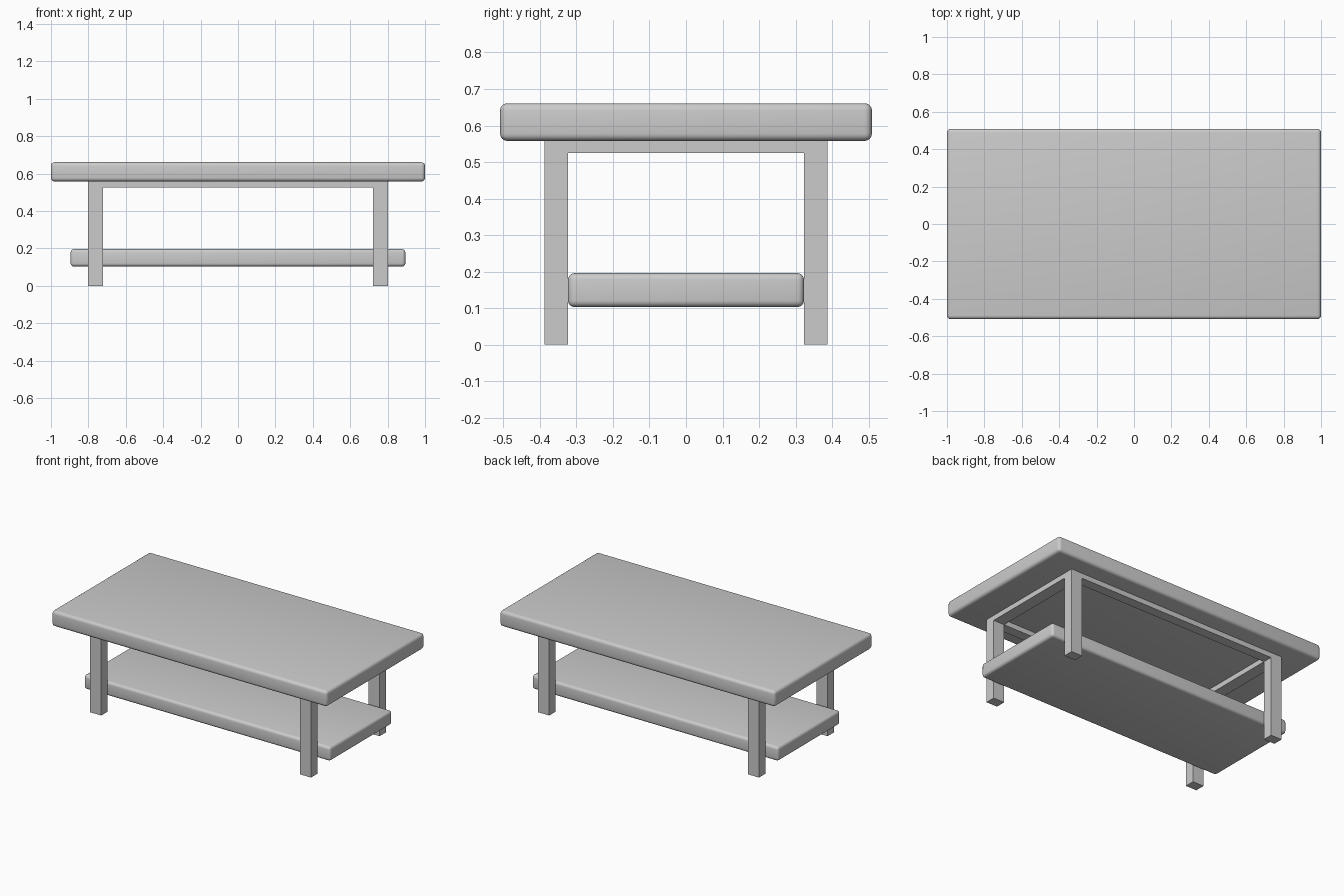
import bpy
import bmesh

if "Cube" in bpy.data.objects:
    bpy.data.objects.remove(bpy.data.objects["Cube"])


def box(name, lo, hi, round_edges=0.0):
    """Box between two corners, optionally with softly rounded edges."""
    mesh = bpy.data.meshes.new(name)
    bm = bmesh.new()
    bmesh.ops.create_cube(bm, size=1)
    for v in bm.verts:
        v.co = [(a + b) / 2 + c * (b - a) for a, b, c in zip(lo, hi, v.co)]
    if round_edges:
        bmesh.ops.bevel(bm, geom=bm.edges[:], offset=round_edges, segments=4,
                        profile=0.5, affect='EDGES')
        for f in bm.faces:
            f.smooth = True
    bm.to_mesh(mesh)
    bm.free()
    obj = bpy.data.objects.new(name, mesh)
    bpy.context.collection.objects.link(obj)
    return obj


LEG_X = (0.722, 0.802)   # inner and outer faces of the legs
LEG_Y = (0.323, 0.388)
TOP_Z = 0.558            # underside of the tabletop
APRON_Z = 0.525


def span(pair, side):
    return sorted(side * p for p in pair)


# Rounded slabs
box("tabletop", (-1, -0.509, TOP_Z), (1, 0.509, 0.661), 0.02)
box("lower_shelf", (-0.895, -0.323, 0.103), (0.895, 0.323, 0.196), 0.018)

# Square legs
for sx, xname in ((-1, "left"), (1, "right")):
    for sy, yname in ((-1, "front"), (1, "back")):
        x0, x1 = span(LEG_X, sx)
        y0, y1 = span(LEG_Y, sy)
        box(f"{yname}_{xname}_leg", (x0, y0, 0), (x1, y1, TOP_Z))

# Apron rails, flush with the legs
for s, yname, xname in ((-1, "front", "left"), (1, "back", "right")):
    y0, y1 = span(LEG_Y, s)
    box(f"{yname}_apron", (-LEG_X[0], y0, APRON_Z), (LEG_X[0], y1, TOP_Z))
    x0, x1 = span(LEG_X, s)
    box(f"{xname}_apron", (x0, -LEG_Y[0], APRON_Z), (x1, LEG_Y[0], TOP_Z))
